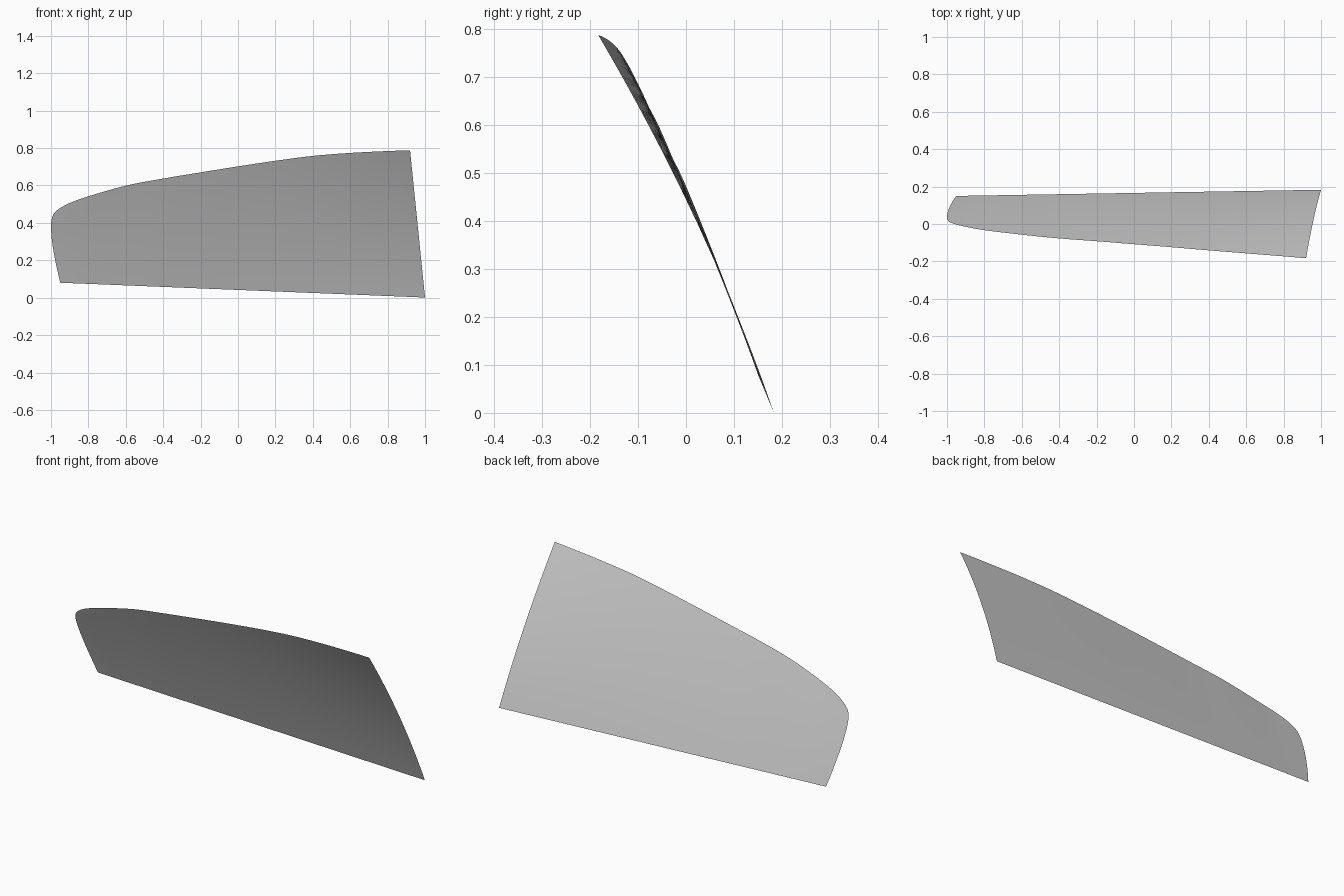
import bpy, bmesh
from mathutils import Vector

if "Cube" in bpy.data.objects:
    bpy.data.objects.remove(bpy.data.objects["Cube"])

# Upper edge of the curved pane, from the rounded end to the tall end
TOP = [Vector(p) for p in (
    (-.95, -.003, .48), (-.90, -.015, .506), (-.80, -.033, .542), (-.60, -.057, .599),
    (-.40, -.077, .637), (-.20, -.092, .67), (0, -.108, .702), (.20, -.124, .732),
    (.40, -.141, .758), (.60, -.157, .774), (.80, -.173, .784), (.92, -.183, .788))]
BOTTOM_A, BOTTOM_B = Vector((-.95, .15, .08)), Vector((1, .183, .001))

# Rows up the pane: (height fraction, outward bow of the rounded end)
ROWS = [(0, 0), (.08, .008), (.16, .0155), (.24, .0225), (.32, .029), (.4, .035),
        (.5, .0415), (.6, .0465), (.7, .0495), (.76, .05), (.82, .0485), (.87, .0445),
        (.91, .038), (.94, .0295), (.97, .016), (1, 0)]


def smooth_path(pts, steps):
    """Catmull-Rom curve through the points."""
    ext = [2 * pts[0] - pts[1]] + pts + [2 * pts[-1] - pts[-2]]
    out = []
    for a, b, c, d in zip(ext, ext[1:], ext[2:], ext[3:]):
        for i in range(steps):
            t = i / steps
            out.append(.5 * (2 * b + (c - a) * t + (2 * a - 5 * b + 4 * c - d) * t * t
                             + (3 * b - a - 3 * c + d) * t ** 3))
    return out + [pts[-1].copy()]


# Loft the pane between the straight lower edge and the curved upper edge
bm = bmesh.new()
grid = []
for top in smooth_path(TOP, 4):
    u = (top.x + .95) / 1.87
    bottom = BOTTOM_A.lerp(BOTTOM_B, u)
    bulge = .004 + .02 * u * u
    column = []
    for v, bow in ROWS:
        p = bottom.lerp(top, v)
        p.x -= bow * (1 - u) ** 8
        p.y += bulge * 4 * v * (1 - v)
        column.append(bm.verts.new(p))
    grid.append(column)
for a, b in zip(grid, grid[1:]):
    for j in range(len(ROWS) - 1):
        bm.faces.new((a[j], b[j], b[j + 1], a[j + 1]))

mesh = bpy.data.meshes.new("curved_pane")
bm.to_mesh(mesh)
bm.free()
for poly in mesh.polygons:
    poly.use_smooth = True
pane = bpy.data.objects.new("curved_pane", mesh)
bpy.context.collection.objects.link(pane)
